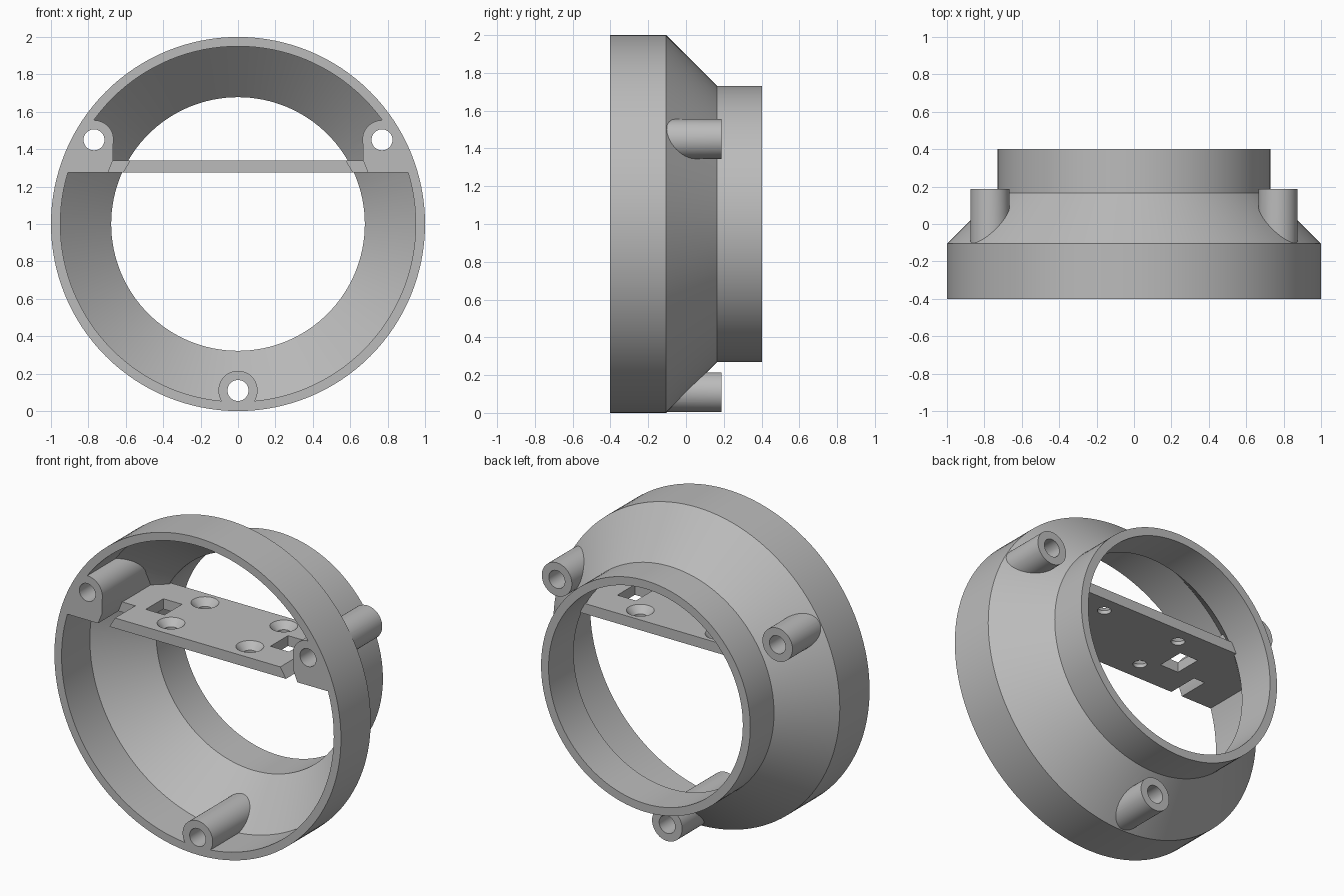
import bpy, bmesh, math
from mathutils import Matrix, Vector

if "Cube" in bpy.data.objects:
    bpy.data.objects.remove(bpy.data.objects["Cube"])

FRONT, BACK = -0.402, 0.402
ALONG_Y = Matrix.Rotation(-math.pi / 2, 4, 'X')   # local z -> world +y


def finish(name, bm):
    bmesh.ops.recalc_face_normals(bm, faces=bm.faces)
    mesh = bpy.data.meshes.new(name)
    bm.to_mesh(mesh)
    bm.free()
    obj = bpy.data.objects.new(name, mesh)
    bpy.context.collection.objects.link(obj)
    return obj


def lathe(name, profile, matrix, n=48):
    """Solid of revolution from (radius, height) points, capped at both ends."""
    bm = bmesh.new()
    rings = [[bm.verts.new(matrix @ Vector((r * math.cos(2 * math.pi * i / n),
                                            r * math.sin(2 * math.pi * i / n), h)))
              for i in range(n)] for r, h in profile]
    for a, b in zip(rings, rings[1:]):
        for i in range(n):
            j = (i + 1) % n
            bm.faces.new((a[i], a[j], b[j], b[i]))
    bm.faces.new(rings[0])
    bm.faces.new(rings[-1])
    return finish(name, bm)


def prism(name, points, y0, y1):
    """Outline of (x, z) points extruded along y."""
    bm = bmesh.new()
    a = [bm.verts.new((x, y0, z)) for x, z in points]
    b = [bm.verts.new((x, y1, z)) for x, z in points]
    bm.faces.new(a)
    bm.faces.new(b)
    for i in range(len(a)):
        j = (i + 1) % len(a)
        bm.faces.new((a[i], a[j], b[j], b[i]))
    return finish(name, bm)


def combine(target, tool, operation):
    mod = target.modifiers.new("bool", 'BOOLEAN')
    mod.operation, mod.object, mod.solver = operation, tool, 'EXACT'
    bpy.context.view_layer.objects.active = target
    bpy.ops.object.modifier_apply(modifier=mod.name)
    bpy.data.objects.remove(tool)


def ring_matrix(x=0.0, z=1.0):
    return Matrix.Translation((x, 0, z)) @ ALONG_Y


# Stepped, tapered ring housing
housing = lathe("ring_housing", [(1, FRONT), (1, -0.105), (0.73, 0.165), (0.73, BACK)],
                ring_matrix(), 128)
bore = lathe("bore", [(0.95, FRONT - 0.1), (0.95, -0.12), (0.678, 0.152), (0.678, BACK + 0.1)],
             ring_matrix(), 128)
combine(housing, bore, 'DIFFERENCE')

# Shelf with raised end blocks, trimmed to lie within the wall
shelf = prism("shelf", [(-1, 1.275), (1, 1.275), (1, 1.45), (0.667, 1.45), (0.667, 1.34),
                        (-0.667, 1.34), (-0.667, 1.45), (-1, 1.45)], FRONT, 0.17)
trim = lathe("trim", [(0.975, FRONT - 0.1), (0.975, -0.115), (0.705, 0.155), (0.705, BACK)],
             ring_matrix(), 128)
combine(shelf, trim, 'INTERSECT')

for s in (-1, 1):
    # Slanted front slot and rectangular window at each end
    combine(shelf, prism("slot", [(s * 0.667, 1.345), (s * 0.574, 1.345),
                                  (s * 0.622, 1.265), (s * 0.699, 1.265)],
                         FRONT - 0.1, -0.2), 'DIFFERENCE')
    combine(shelf, prism("window", [(s * 0.37, 1.2), (s * 0.5, 1.2),
                                    (s * 0.5, 1.4), (s * 0.37, 1.4)], -0.205, -0.03), 'DIFFERENCE')
    # Countersunk screw holes
    for y in (-0.275, 0.063):
        combine(shelf, lathe("screw_hole", [(0.04, 1.2), (0.04, 1.298), (0.085, 1.345)],
                             Matrix.Translation((s * 0.275, y, 0)), 32), 'DIFFERENCE')
combine(housing, shelf, 'UNION')

# Three mounting bosses, then their through holes
spots = [(-0.77, 1.45), (0.77, 1.45), (0, 0.11)]
for x, z in spots:
    combine(housing, lathe("boss", [(0.105, FRONT), (0.105, 0.188)], ring_matrix(x, z)), 'UNION')
for x, z in spots:
    combine(housing, lathe("boss_hole", [(0.056, -0.6), (0.056, 0.6)], ring_matrix(x, z)),
            'DIFFERENCE')

# Single grey colour, smooth curved walls with sharp edges
grey = bpy.data.materials.new("plain_grey")
grey.diffuse_color = (0.5, 0.5, 0.5, 1)
grey.use_nodes = True
grey.node_tree.nodes["Principled BSDF"].inputs["Base Color"].default_value = grey.diffuse_color
housing.data.materials.clear()
housing.data.materials.append(grey)
for f in housing.data.polygons:
    f.material_index = 0
bpy.ops.object.select_all(action='DESELECT')
housing.select_set(True)
bpy.context.view_layer.objects.active = housing
bpy.ops.object.shade_smooth_by_angle(angle=math.radians(30))
